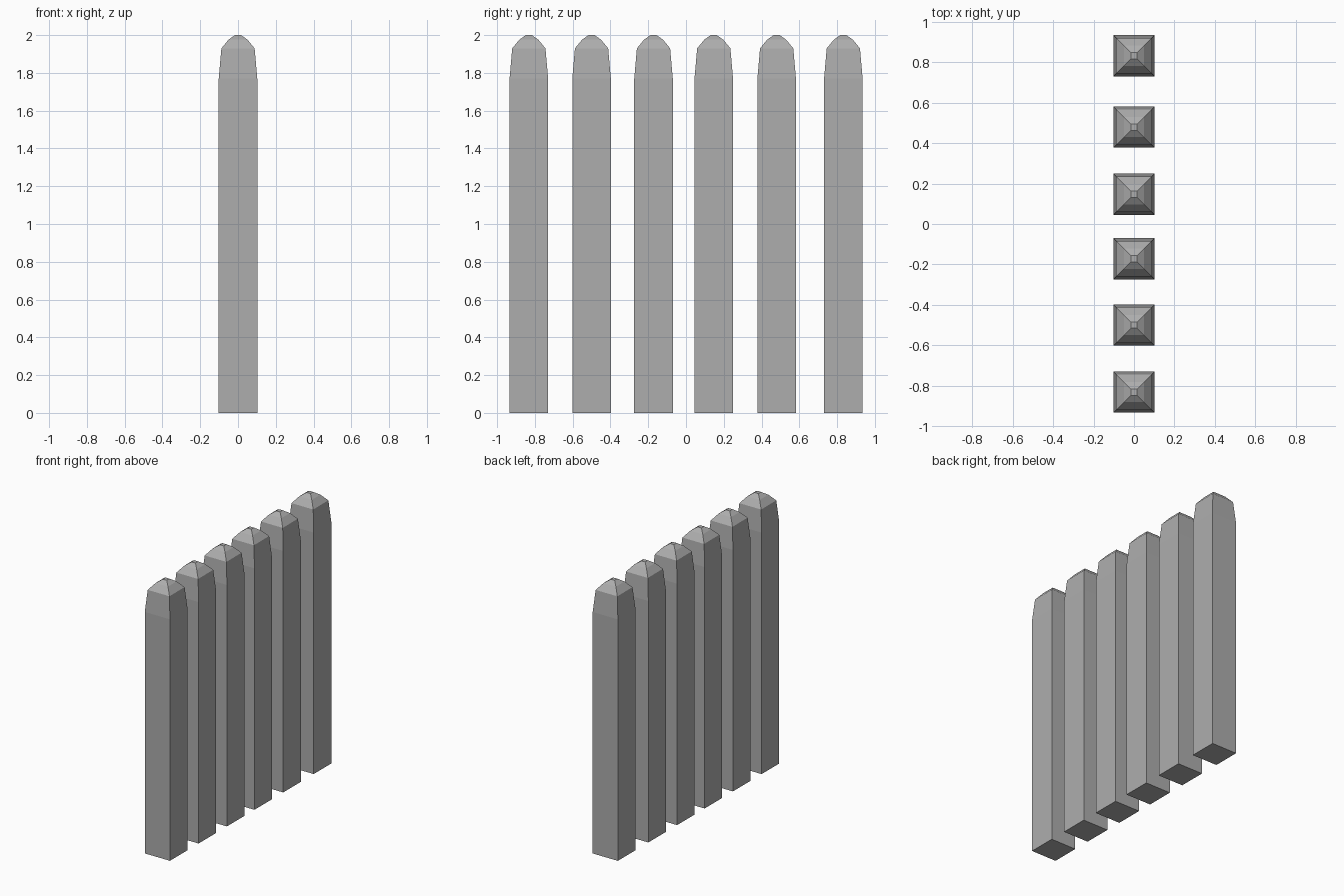
import bpy, bmesh

if "Cube" in bpy.data.objects:
    bpy.data.objects.remove(bpy.data.objects["Cube"])

# Post profile: (half width, height) of each square ring
PROFILE = [(0.102, 0), (0.102, 1.77), (0.088, 1.93), (0.05, 1.976), (0.016, 2.0)]
POST_Y = [-0.832, -0.50, -0.172, 0.147, 0.48, 0.833]


def make_post_mesh():
    bm = bmesh.new()
    rings = [[bm.verts.new((sx * h, sy * h, z))
              for sx, sy in ((-1, -1), (1, -1), (1, 1), (-1, 1))]
             for h, z in PROFILE]
    # Sides and tapered tip
    for lower, upper in zip(rings, rings[1:]):
        for i in range(4):
            j = (i + 1) % 4
            bm.faces.new((lower[i], lower[j], upper[j], upper[i]))
    # Bottom and top caps
    bm.faces.new(rings[0][::-1])
    bm.faces.new(rings[-1])
    mesh = bpy.data.meshes.new("fence_post")
    bm.to_mesh(mesh)
    bm.free()
    return mesh


# Dark grey finish
grey = bpy.data.materials.new("dark_grey")
grey.diffuse_color = (0.42, 0.42, 0.42, 1)
grey.use_nodes = True
grey.node_tree.nodes["Principled BSDF"].inputs["Base Color"].default_value = grey.diffuse_color

# Row of posts sharing one mesh
post_mesh = make_post_mesh()
post_mesh.materials.append(grey)
for n, y in enumerate(POST_Y, 1):
    post = bpy.data.objects.new(f"fence_post_{n}", post_mesh)
    post.location.y = y
    bpy.context.collection.objects.link(post)
